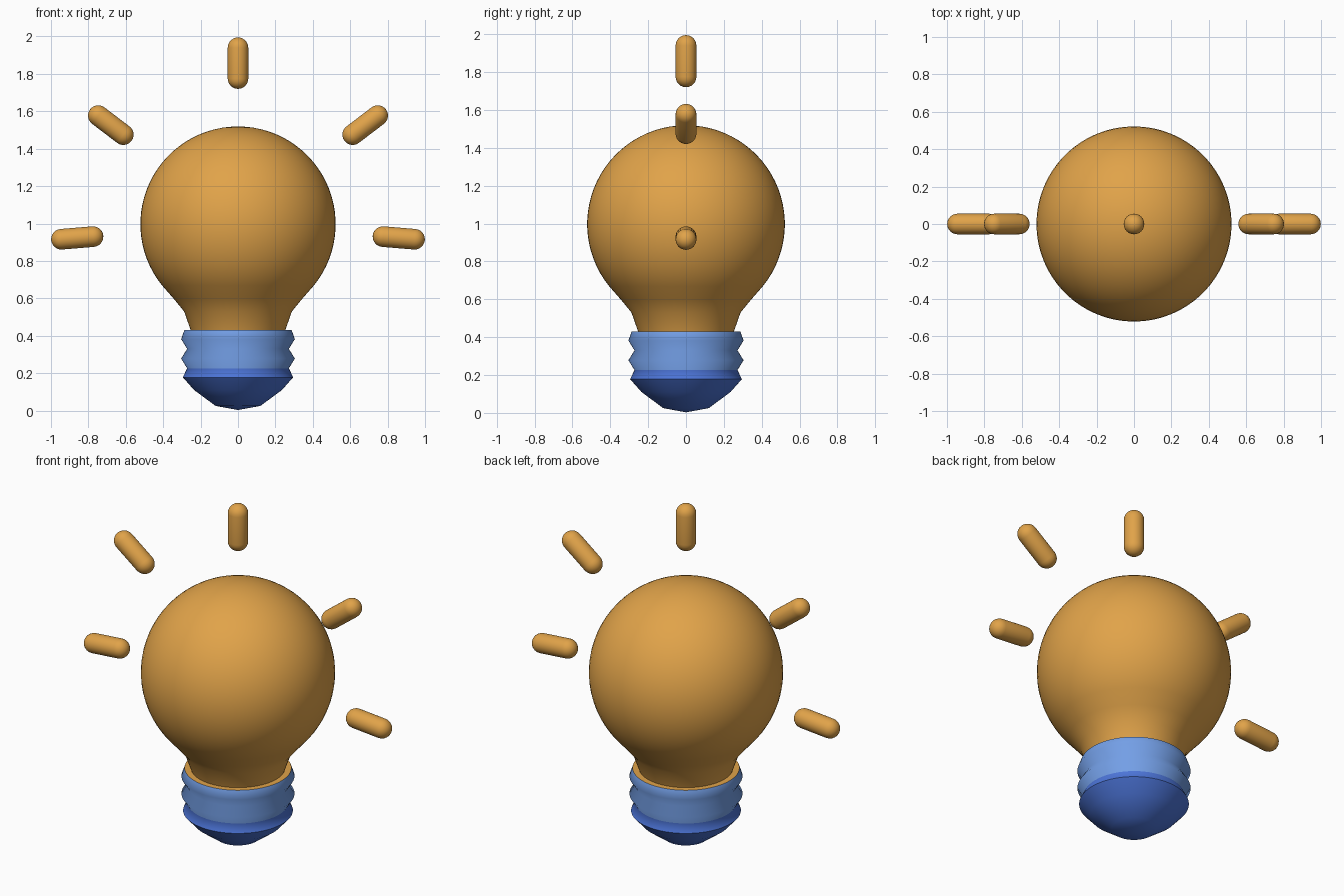
import bpy, bmesh, math
from mathutils import Vector

if "Cube" in bpy.data.objects:
    bpy.data.objects.remove(bpy.data.objects["Cube"])


def material(name, rgb):
    m = bpy.data.materials.new(name)
    m.diffuse_color = (*rgb, 1.0)
    m.use_nodes = True
    m.node_tree.nodes["Principled BSDF"].inputs["Base Color"].default_value = m.diffuse_color
    return m


amber = material("amber", (0.75, 0.366, 0.067))
light_blue = material("light blue", (0.172, 0.345, 0.79))
dark_blue = material("dark blue", (0.072, 0.175, 0.68))


def lathe(name, profile, mats, angle, segments=64):
    """Spin an (r, z) profile, listed bottom to top, around the z axis."""
    bm = bmesh.new()
    rings = []
    for r, z in profile:
        if r < 1e-6:
            rings.append([bm.verts.new((0, 0, z))])
        else:
            rings.append([bm.verts.new((r * math.cos(2 * math.pi * i / segments),
                                        r * math.sin(2 * math.pi * i / segments), z))
                          for i in range(segments)])
    for a, b in zip(rings, rings[1:]):
        for i in range(segments):
            j = (i + 1) % segments
            if len(a) == 1:
                bm.faces.new((a[0], b[j], b[i]))
            elif len(b) == 1:
                bm.faces.new((a[i], a[j], b[0]))
            else:
                bm.faces.new((a[i], a[j], b[j], b[i]))
    bmesh.ops.recalc_face_normals(bm, faces=bm.faces)
    mesh = bpy.data.meshes.new(name)
    bm.to_mesh(mesh)
    bm.free()
    for m in mats:
        mesh.materials.append(m)
    obj = bpy.data.objects.new(name, mesh)
    bpy.context.collection.objects.link(obj)
    bpy.ops.object.select_all(action='DESELECT')
    obj.select_set(True)
    bpy.context.view_layer.objects.active = obj
    bpy.ops.object.shade_smooth_by_angle(angle=math.radians(angle))
    return obj


# Glass bulb: tapered neck flowing into a sphere
R, CZ = 0.522, 0.997
profile = [(0.253, 0.43), (0.288, 0.53), (0.343, 0.597)]
for k in range(29):
    a = math.radians(-39 + 129 * k / 28)
    profile.append((R * math.cos(a), CZ + R * math.sin(a)))
profile[-1] = (0, CZ + R)
lathe("glass_bulb", profile, [amber], 40)

# Screw base: ridged thread over a rounded contact, with an amber top rim
base = lathe("screw_base",
             [(0, 0.003), (0.12, 0.025), (0.235, 0.11), (0.295, 0.178),
              (0.272, 0.226), (0.304, 0.278), (0.272, 0.33),
              (0.304, 0.382), (0.287, 0.43), (0, 0.43)],
             [light_blue, dark_blue, amber], 66)
for p in base.data.polygons:
    if p.normal.z > 0.95:
        p.material_index = 2
    elif p.center.z < 0.226:
        p.material_index = 1


# Light rays: capsules radiating in the xz plane
def ray(name, start, end, radius=0.055):
    s, e = Vector((start[0], 0, start[1])), Vector((end[0], 0, end[1]))
    length = (e - s).length
    arc = [math.radians(15 * k) for k in range(7)]
    low = [(radius * math.sin(a), -radius * math.cos(a)) for a in arc]
    high = [(r, length - z) for r, z in reversed(low)]
    obj = lathe(name, low + high, [amber], 40, 32)
    obj.location = s
    obj.rotation_euler = (e - s).to_track_quat('Z', 'Y').to_euler()


ray("top_ray", (0, 1.775), (0, 1.94))
for side, sx in (("right", 1), ("left", -1)):
    ray("upper_ray_" + side, (sx * 0.613, 1.475), (sx * 0.747, 1.577))
    ray("lower_ray_" + side, (sx * 0.775, 0.93), (sx * 0.944, 0.916))
